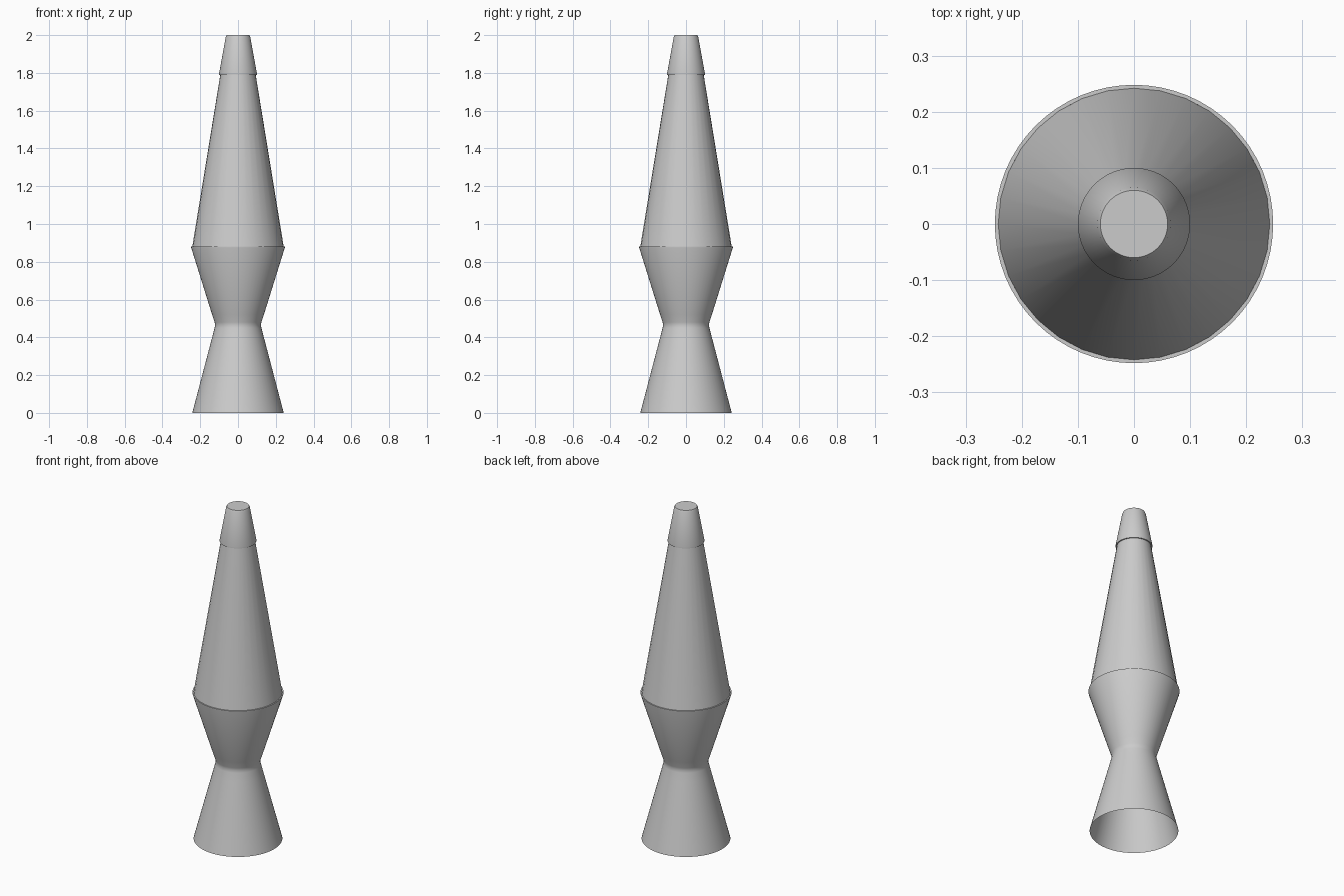
import bpy, bmesh, math

if "Cube" in bpy.data.objects:
    bpy.data.objects.remove(bpy.data.objects["Cube"])


def lathe(name, profile, segments, cap_end=False, angle=40):
    """Spin a (radius, height) profile around z."""
    bm = bmesh.new()
    rings = []
    for r, z in profile:
        rings.append([bm.verts.new((r * math.cos(2 * math.pi * i / segments),
                                    r * math.sin(2 * math.pi * i / segments), z))
                      for i in range(segments)])
    for lower, upper in zip(rings, rings[1:]):
        for i in range(segments):
            j = (i + 1) % segments
            bm.faces.new((lower[i], lower[j], upper[j], upper[i]))
    if cap_end:
        bm.faces.new(rings[-1])
    mesh = bpy.data.meshes.new(name)
    bm.to_mesh(mesh)
    bm.free()
    ob = bpy.data.objects.new(name, mesh)
    bpy.context.collection.objects.link(ob)
    bpy.ops.object.select_all(action='DESELECT')
    ob.select_set(True)
    bpy.context.view_layer.objects.active = ob
    bpy.ops.object.shade_smooth_by_angle(angle=math.radians(angle))
    return ob


# Hourglass stand, open underneath, with a thin flat rim at the top
lathe("stand", [(0.242, 0.0), (0.137, 0.40), (0.124, 0.45), (0.121, 0.465),
                (0.124, 0.48), (0.137, 0.52), (0.248, 0.875), (0.248, 0.88),
                (0.241, 0.88)], 64)

# Tapered glass vessel, reaching up into the cap
lathe("glass", [(0.242, 0.88), (0.092, 1.80)], 32)

# Tapered cap with a turned-in lower lip and flat top
lathe("cap", [(0.090, 1.79), (0.100, 1.79), (0.100, 1.797), (0.065, 1.99),
              (0.060, 2.0)], 64, cap_end=True)
